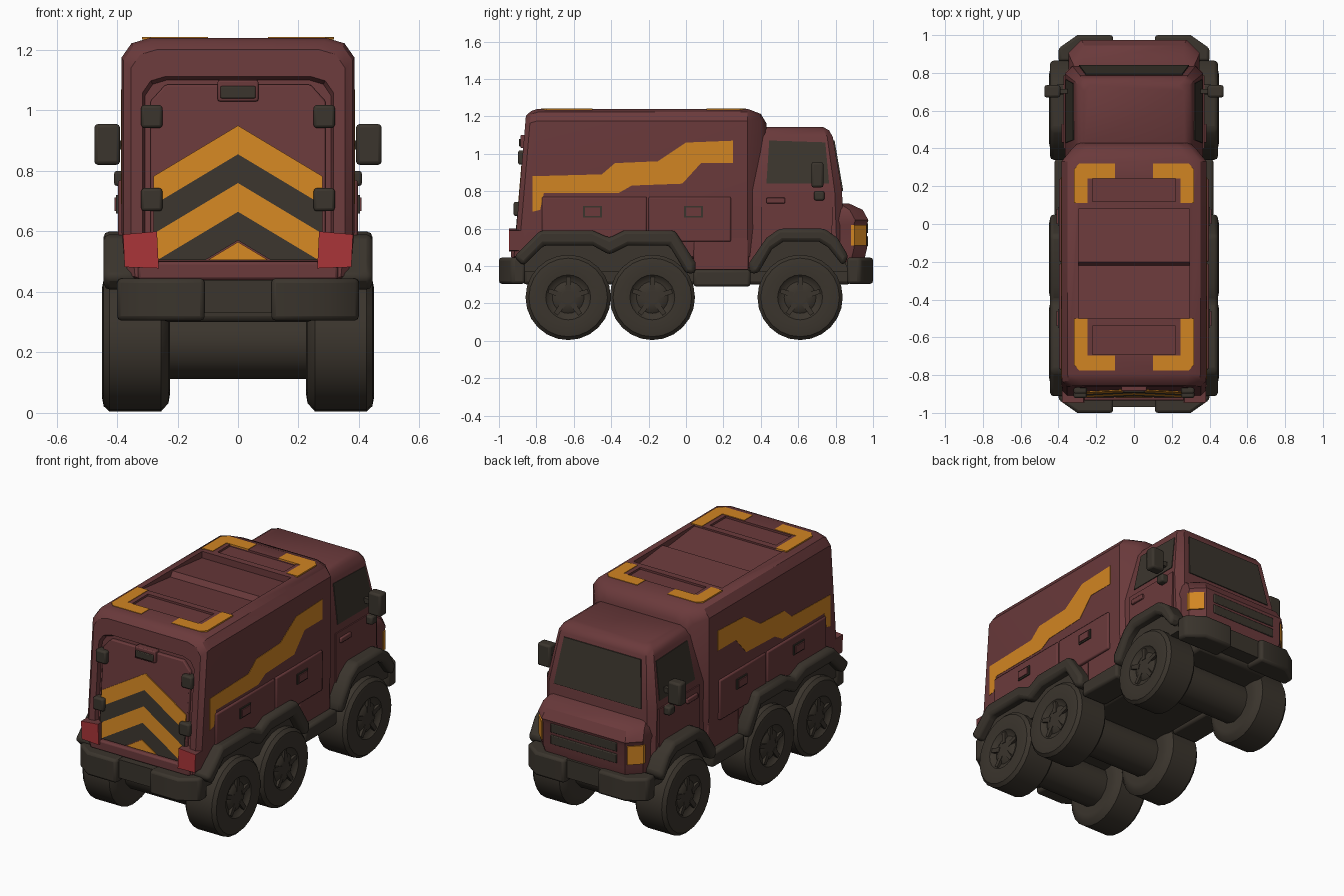
import bpy, bmesh, math
from mathutils import Vector

cube = bpy.data.objects.get("Cube")
if cube:
    bpy.data.objects.remove(cube, do_unlink=True)


def material(name, rgb):
    m = bpy.data.materials.new(name)
    m.use_nodes = True
    m.diffuse_color = (*rgb, 1)
    node = next(n for n in m.node_tree.nodes if n.type == 'BSDF_PRINCIPLED')
    node.inputs["Base Color"].default_value = (*rgb, 1)
    node.inputs["Roughness"].default_value = 0.8
    return m


maroon = material("maroon paint", (0.145, 0.042, 0.044))
dark = material("dark rubber", (0.043, 0.035, 0.026))
orange = material("orange marking", (0.64, 0.235, 0.016))
red = material("red lamp", (0.40, 0.035, 0.04))
parts = []


def loft(name, stacks, mat, bevel=0):
    """Each stack is a list of rings joined by quads and capped at both ends."""
    bm = bmesh.new()
    for rings in stacks:
        vs = [[bm.verts.new(p) for p in ring] for ring in rings]
        n = len(vs[0])
        for a, b in zip(vs, vs[1:]):
            for i in range(n):
                j = (i + 1) % n
                bm.faces.new((a[i], a[j], b[j], b[i]))
        bm.faces.new(vs[0][::-1])
        bm.faces.new(vs[-1])
    bmesh.ops.recalc_face_normals(bm, faces=bm.faces)
    me = bpy.data.meshes.new(name)
    bm.to_mesh(me)
    bm.free()
    me.materials.append(mat)
    ob = bpy.data.objects.new(name, me)
    bpy.context.collection.objects.link(ob)
    if bevel:
        mod = ob.modifiers.new("bevel", 'BEVEL')
        mod.width, mod.segments = bevel, 2
        mod.limit_method, mod.angle_limit = 'ANGLE', math.radians(35)
    parts.append(ob)
    return ob


def flip(ring):
    return [(-x, y, z) for x, y, z in ring]


def prism(name, pts, offset, mat, mirror=False, bevel=0):
    rings = [pts, [tuple(Vector(p) + Vector(offset)) for p in pts]]
    stacks = [rings, [flip(r) for r in rings]] if mirror else [rings]
    return loft(name, stacks, mat, bevel)


def box(name, lo, hi, mat, mirror=False, bevel=0):
    (a, b, c), (d, e, f) = lo, hi
    return prism(name, [(a, b, c), (d, b, c), (d, e, c), (a, e, c)], (0, 0, f - c), mat, mirror, bevel)


def side(x, pts):
    return [(x, y, z) for y, z in pts]


def rear_y(z):
    return -0.918 + 0.085 * (z - 0.45)


# Rear body shell with a recessed rear door
half = [(.30, .42), (.37, .45), (.385, .60), (.385, 1.175), (.352, 1.222), (.29, 1.24)]
section = half + [(-x, z) for x, z in reversed(half)]


def body_ring(y, tilt, sx, sz):
    zs = [.47 + (z - .47) * sz for x, z in section]
    return [(x * sx, y + tilt * (z - .45), z) for (x, _), z in zip(section, zs)]


t = .085
body = loft("rear_body", [[body_ring(-.897, t, .80, .82), body_ring(-.92, t, .82, .835),
                           body_ring(-.92, t, .92, .95), body_ring(-.895, t, .985, .985),
                           body_ring(-.86, t, 1, 1), body_ring(.33, 0, 1, 1),
                           body_ring(.40, 0, .85, .965), body_ring(.43, 0, .77, .90)]], maroon)

# Shallow sloping louvres and pockets in the roof
cuts = [[(.08, 1.3), (.08, 1.20), (-.20, 1.23), (-.22, 1.20), (-.50, 1.23), (-.50, 1.3)],
        [(.24, 1.3), (.24, 1.228), (.12, 1.228), (.12, 1.3)],
        [(-.54, 1.3), (-.54, 1.228), (-.69, 1.228), (-.69, 1.3)]]
for pts, w in zip(cuts, (.295, .22, .22)):
    cutter = prism("roof_cutter", side(-w, pts), (2 * w, 0, 0), maroon)
    cutter.hide_render = True
    mod = body.modifiers.new("recess", 'BOOLEAN')
    mod.object, mod.solver = cutter, 'EXACT'
    bpy.context.view_layer.objects.active = body
    bpy.ops.object.modifier_apply(modifier=mod.name)
    parts.remove(cutter)
    bpy.data.objects.remove(cutter, do_unlink=True)

# Orange corner brackets on the roof
for name, y0, d, run in (("front_roof_bracket", .32, -1, .21), ("rear_roof_bracket", -.775, 1, .275)):
    pts = [(.318, y0 + d * .03), (.29, y0), (.10, y0), (.10, y0 + d * .08), (.245, y0 + d * .08),
           (.245, y0 + d * run), (.318, y0 + d * run)]
    prism(name, [(x, y, 1.235) for x, y in pts], (0, 0, .008), orange, True)

# Side stripe
stripe = [(-.82, .69), (-.82, .88), (-.45, .89), (-.38, .95), (-.15, .96), (0, 1.06), (.25, 1.07),
          (.25, .95), (.08, .95), (-.02, .84), (-.29, .83), (-.36, .79), (-.76, .79), (-.78, .70)]
prism("side_stripe", side(.381, stripe), (.006, 0, 0), orange, True)

# Side lockers with latches, and the skirt ahead of them
for y0, y1, yh in ((-.77, -.21, -.50), (-.20, .24, .04)):
    box("side_locker", (.36, y0, .53), (.396, y1, .77), maroon, True, .008)
    box("locker_latch_plate", (.39, yh - .05, .66), (.403, yh + .05, .72), dark, True)
    box("locker_latch", (.39, yh - .04, .668), (.409, yh + .04, .712), maroon, True)
box("side_skirt", (.25, .04, .375), (.38, .335, .56), maroon, True, .01)

# Rear door panel, sill and chevrons
door = [(-.29, .50), (.29, .50), (.29, 1.03), (.24, 1.085), (-.24, 1.085), (-.29, 1.03)]
prism("rear_door", [(x, rear_y(z) + .03, z) for x, z in door], (0, -.028, 0), maroon, bevel=.006)
box("rear_sill", (-.33, -.935, .44), (.33, -.86, .50), maroon, bevel=.01)


def chevron(name, top, bottom, mat):
    w, slope, floor = .28, .6, .505
    xb = min(w, (bottom - floor) / slope)
    xt = min(w, (top - floor) / slope)
    right = [(xt, top - slope * xt)]
    if xt > xb:
        right += [(xt, max(floor, bottom - slope * xt))] if xt == w else []
        right += [(xb, floor)] if xb > 0 else []
    else:
        right += [(w, bottom - slope * w)]
    left = [(-x, z) for x, z in reversed(right)]
    low = [(0, bottom)] if bottom > floor else []
    pts = [(0, top)] + right + low + left
    prism(name, [(x, rear_y(z) + .003, z) for x, z in pts], (0, -.007, 0), mat)


for i, top in enumerate((.95, .855, .76, .665, .565)):
    chevron("door_chevron", top, top - .095 if i < 4 else .505, dark if i % 2 else orange)

# Rear door hinges, handle and tail lamps
for z in (.705, .98):
    y = rear_y(z)
    box("door_hinge", (.25, y - .025, z - .038), (.32, y + .03, z + .038), dark, True, .01)
box("rear_handle_plate", (-.067, -.885, 1.03), (.067, -.84, 1.10), maroon, bevel=.006)
box("rear_handle", (-.058, -.893, 1.04), (.058, -.87, 1.08), dark, bevel=.004)
lamp = [(.262, .478), (.375, .482), (.38, .59), (.268, .60)]
prism("tail_lamp_housing", [(x, -.942, z) for x, z in lamp], (0, .08, 0), maroon, True)
prism("tail_lamp", [(x, -.946, z) for x, z in lamp], (0, .006, 0), red, True)


# Cab and nose, stacked from chamfered rectangles
def rect(z, w, y0, y1, c):
    r = [(w, y0), (w, y1 - c), (w - c, y1)]
    return [(x, y, z) for x, y in r + [(-x, y) for x, y in reversed(r)]]


loft("cab", [[rect(.39, .36, .31, .84, .03), rect(.80, .365, .31, .835, .04),
              rect(1.09, .315, .35, .785, .03), rect(1.125, .295, .37, .765, .03),
              rect(1.142, .265, .40, .735, .03)]], maroon)
loft("nose", [[rect(.42, .33, .78, .95, .07), rect(.49, .342, .78, .967, .07),
               rect(.62, .342, .78, .967, .07), rect(.645, .348, .78, .975, .07),
               rect(.70, .335, .78, .945, .07), rect(.735, .31, .78, .87, .05)]], maroon)


def cab_side(pts):
    return [(.365 - max(0, z - .8) * .172 - .002, y, z) for y, z in pts]


# Cab doors, side glass and windscreen
prism("cab_door", cab_side([(.40, .50), (.78, .50), (.785, .80), (.40, .80)]), (.009, 0, 0), maroon, True)
prism("side_window", cab_side([(.43, .84), (.765, .84), (.745, 1.06), (.445, 1.07)]), (.006, 0, .001), dark, True)
screen = [(-.29, .80), (.29, .80), (.255, 1.07), (-.255, 1.07)]
prism("windscreen", [(x, .833 - (z - .8) * .172, z) for x, z in screen], (0, .008, 0), dark)
box("cab_door_handle", (.35, .43, .735), (.385, .53, .765), maroon, True, .005)

# Grille and headlamps
box("grille_upper", (-.22, .94, .575), (.22, .973, .63), dark, bevel=.005)
box("grille_lower", (-.22, .94, .505), (.22, .973, .56), dark, bevel=.005)
lamp = [(.30, .883), (.348, .883), (.348, .902), (.286, .964), (.265, .95)]
prism("headlamp", [(x, y, .51) for x, y in lamp], (0, 0, .11), orange, True)

# Mirrors
box("mirror", (.39, .67, .82), (.475, .735, .955), dark, True, .012)
box("mirror_arm", (.33, .69, .87), (.40, .715, .90), dark, True)
box("lower_mirror", (.34, .685, .75), (.41, .74, .80), dark, True, .01)

# Wheel arch flares and dark liners
rear_out = [(-.92, .45), (-.87, .50), (-.78, .59), (-.50, .59), (-.41, .55), (-.33, .59),
            (-.06, .59), (.05, .42), (.05, .36)]
rear_in = [(0, .36), (-.09, .51), (-.31, .51), (-.41, .46), (-.50, .51), (-.76, .51), (-.87, .40)]
front_out = [(.34, .36), (.34, .42), (.43, .55), (.50, .60), (.74, .60), (.81, .55), (.87, .45)]
front_in = [(.84, .40), (.76, .50), (.71, .53), (.52, .53), (.46, .49), (.385, .36)]
for name, outer, inner in (("rear_arch", rear_out, rear_in), ("front_arch", front_out, front_in)):
    prism(name + "_flare", side(.33, outer + inner), (.115, 0, 0), dark, True, .02)
    a, b = outer[1][0], outer[-1][0]
    liner = [(y, z - .02) for y, z in outer[1:-1]] + [(b, .37), (a, .37)]
    prism(name + "_liner", side(.22, liner), (.172, 0, 0), dark, True)
box("side_step", (.25, .04, .29), (.42, .345, .38), dark, True, .015)

# Bumpers at both ends
for name, d in (("rear", -1), ("front", 1)):
    pts = [(.11, 1), (.30, 1), (.40, .93), (.40, .86), (.11, .86)]
    prism(name + "_bumper_end", [(x, d * y, .305) for x, y in pts], (0, 0, .14), dark, True, .015)
    box(name + "_bumper_centre", (-.13, min(d * .97, d * .86), .33), (.13, max(d * .97, d * .86), .44), dark)


# Chassis, axles and wheels
def disc(x, y, r, n=24):
    return [(x, y + r * math.cos(2 * math.pi * i / n), .232 + r * math.sin(2 * math.pi * i / n)) for i in range(n)]


box("chassis", (-.25, -.87, .30), (.25, .88, .45), dark, bevel=.02)
tire = [(.23, .12), (.225, .17), (.23, .20), (.255, .228), (.425, .228), (.444, .21), (.45, .18),
        (.445, .12), (.43, .105), (.425, .085), (.44, .06), (.44, .03)]
for y in (-.63, -.18, .61):
    loft("axle", [[disc(-.24, y, .12, 12), disc(.24, y, .12, 12)]], dark)
    rings = [disc(x, y, r) for x, r in tire]
    loft("wheel", [rings, [flip(r) for r in rings]], dark)
    for k in range(5):
        a = 2 * math.pi * k / 5 + .3
        u, v = Vector((0, math.cos(a), math.sin(a))), Vector((0, -math.sin(a), math.cos(a)))
        c = Vector((.415, y, .232))
        pts = [tuple(c + u * p + v * q) for p, q in ((.04, -.015), (.11, -.012), (.11, .012), (.04, .015))]
        prism("wheel_spoke", pts, (.028, 0, 0), dark, True)

# Smooth shading with sharp edges kept
bpy.ops.object.select_all(action='DESELECT')
for ob in parts:
    ob.select_set(True)
bpy.context.view_layer.objects.active = parts[0]
bpy.ops.object.shade_smooth_by_angle(angle=math.radians(35))
